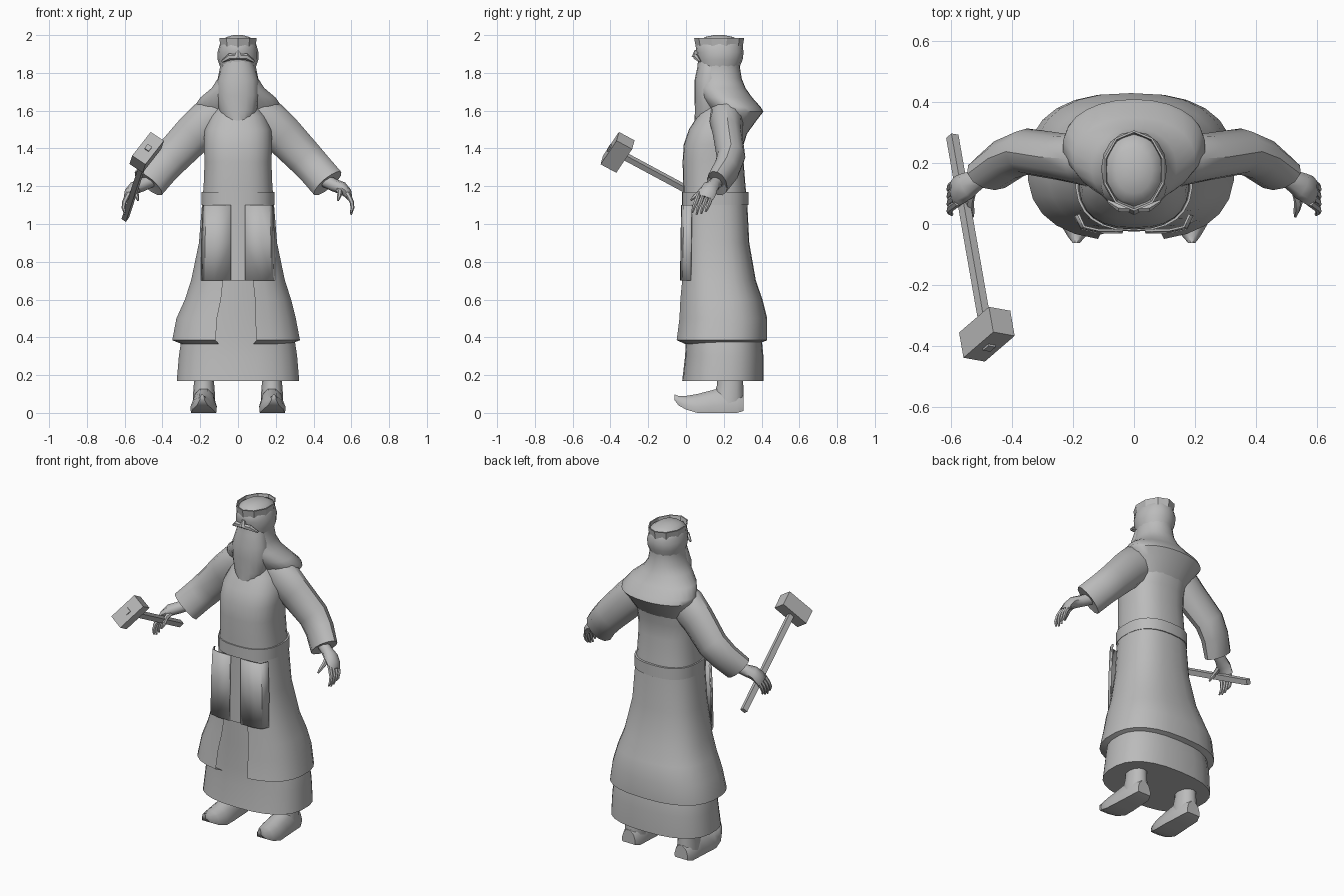
import bpy, bmesh
from math import sin, cos, pi
from mathutils import Vector, Matrix

cube = bpy.data.objects.get("Cube")
if cube:
    bpy.data.objects.remove(cube, do_unlink=True)

grey = bpy.data.materials.new("plain_grey")
grey.use_nodes = True
grey.diffuse_color = (0.5, 0.5, 0.5, 1)
grey.node_tree.nodes["Principled BSDF"].inputs["Base Color"].default_value = (0.5, 0.5, 0.5, 1)


def finish(name, bm, angle=35):
    bmesh.ops.recalc_face_normals(bm, faces=bm.faces)
    mesh = bpy.data.meshes.new(name)
    bm.to_mesh(mesh)
    bm.free()
    mesh.materials.append(grey)
    ob = bpy.data.objects.new(name, mesh)
    bpy.context.collection.objects.link(ob)
    bpy.ops.object.select_all(action='DESELECT')
    ob.select_set(True)
    bpy.context.view_layer.objects.active = ob
    bpy.ops.object.shade_smooth_by_angle(angle=angle * pi / 180)
    return ob


def loft(rings, caps=(True, True), closed=True):
    """Skin a list of point rings."""
    bm = bmesh.new()
    vs = [[bm.verts.new(p) for p in r] for r in rings]
    n = len(vs[0])
    for a, b in zip(vs, vs[1:]):
        for i in range(n if closed else n - 1):
            j = (i + 1) % n
            bm.faces.new((a[i], a[j], b[j], b[i]))
    for cap, ring in zip(caps, (vs[0], vs[-1])):
        if cap:
            bm.faces.new(ring)
    return bm


def level(z, hx, y0, y1, n=26, p=2.5, cx=0):
    """Rounded horizontal section, first point at the front."""
    def s(v):
        return abs(v) ** (2 / p) * (1 if v > 0 else -1)
    cy, hy = (y0 + y1) / 2, (y1 - y0) / 2
    return [(cx + hx * s(sin(2 * pi * i / n)), cy - hy * s(cos(2 * pi * i / n)), z)
            for i in range(n)]


def tube(path, n=10, side=1):
    """Limb from (x, y, z, half height, half depth) stations."""
    pts = [Vector(s[:3]) for s in path]
    rings = []
    for i, s in enumerate(path):
        t = pts[min(i + 1, len(pts) - 1)] - pts[max(i - 1, 0)]
        if t.length < 1e-4:
            t = pts[i] - pts[i - 1]
        t.normalize()
        u = Vector((0, 1, 0)) - t * t.y
        u.normalize()
        v = t.cross(u)
        ring = [pts[i] + v * s[3] * cos(2 * pi * k / n) + u * s[4] * sin(2 * pi * k / n)
                for k in range(n)]
        rings.append([(p.x * side, p.y, p.z) for p in ring])
    return loft(rings)


# Under robe
rows = [(.17, .326, -.02, .41), (.3, .315, -.005, .41), (.4, .3, .0, .4),
        (.55, .25, .0, .37), (.75, .2, .0, .33)]
finish("under_robe", loft([level(*r) for r in rows]))

# Outer robe, open at the front below the tabard
rows = [(.365, .29, -.01, .38), (.385, .34, -.055, .43), (.5, .318, -.04, .43),
        (.6, .283, -.035, .405), (.7, .25, -.025, .37), (.9, .208, -.02, .335),
        (1.1, .192, -.015, .325), (1.2, .183, -.015, .315), (1.33, .178, -.018, .305),
        (1.42, .182, -.012, .305), (1.5, .178, .015, .33), (1.57, .15, .06, .34),
        (1.63, .1, .09, .3)]
bm = loft([level(*r, cx=-.01 if r[0] < .55 else 0) for r in rows], (False, True))
bm.faces.ensure_lookup_table()
gap = [f for f in bm.faces if f.calc_center_median().z < .7
       and f.calc_center_median().y < .05 and abs(f.calc_center_median().x + .01) < .08]
bmesh.ops.delete(bm, geom=gap, context='FACES')
finish("outer_robe", bm)

# Belt
finish("belt", loft([level(z, .194, -.022, .331) for z in (1.1, 1.17)]))

# Hood and shoulder cowl
rows = [(1.9, .098, .07, .29), (1.83, .096, .07, .285), (1.77, .108, .055, .295),
        (1.72, .14, .055, .315), (1.67, .2, .08, .35), (1.62, .235, .115, .395),
        (1.595, .23, .13, .41), (1.55, .2, .14, .375), (1.46, .16, .15, .31)]
finish("cowl", loft([level(*r, p=2.1) for r in rows]), 50)

# Head, beard, moustache, nose
rows = [(1.8, .085, .08, .27), (1.87, .108, .06, .3), (1.91, .108, .055, .305),
        (1.94, .1, .052, .3), (1.97, .09, .07, .29), (1.99, .06, .1, .25),
        (2.0, .025, .15, .2)]
finish("head", loft([level(*r, n=16, p=2.1) for r in rows]), 60)
rows = [(1.88, .07, .065, .2), (1.83, .088, .06, .2), (1.76, .108, .045, .2),
        (1.68, .112, .045, .2), (1.6, .1, .047, .2), (1.54, .075, .045, .2),
        (1.48, .03, .04, .2)]
finish("beard", loft([level(*r, n=16, p=2.1) for r in rows]), 60)
for side, label in ((1, "left"), (-1, "right")):
    finish(label + "_moustache", tube([(0, .05, 1.885, .014, .012), (.045, .052, 1.885, .018, .014),
                                       (.085, .075, 1.86, .006, .006)], 6, side))
finish("nose", loft([level(1.92, .01, .045, .07, 6), level(1.885, .02, .03, .07, 6)]))

# Crown band, an open faceted ring
shape = [(1.935, .098, .052, .3), (1.985, .104, .043, .308),
         (1.985, .097, .05, .301), (1.94, .09, .06, .292)]
shape.append(shape[0])
finish("crown", loft([level(*r, n=10, p=2) for r in shape], (False, False)), 25)

# Tabard panels
for side, label in ((1, "left"), (-1, "right")):
    rows = [[(side * x * w, y + d, z) for x, y in ((.037, -.026), (.12, -.024), (.17, -.012), (.19, .03))]
            for z, w, d in ((1.1, .98, 0), (.9, 1.03, -.003), (.7, 1.03, -.006))]
    panel = finish(label + "_tabard", loft(rows, (False, False), False))
    thick = panel.modifiers.new("thickness", 'SOLIDIFY')
    thick.thickness = .008

# Arms, hands and boots
for side, label in ((1, "left"), (-1, "right")):
    finish(label + "_sleeve", tube([
        (.09, .21, 1.6, .09, .08), (.155, .215, 1.545, .115, .09), (.235, .22, 1.475, .107, .078),
        (.35, .238, 1.355, .098, .076), (.41, .215, 1.29, .094, .07), (.475, .165, 1.215, .094, .06),
        (.465, .172, 1.225, .075, .045)], 12, side))
    finish(label + "_palm", tube([
        (.45, .175, 1.235, .035, .03), (.51, .148, 1.205, .034, .033), (.55, .125, 1.19, .034, .045),
        (.578, .11, 1.165, .026, .05), (.59, .1, 1.14, .016, .045)], 8, side), 50)
    for k, name in enumerate(("index", "middle", "ring", "little")):
        y, drop = .07 + .024 * k, (.01, 0, .004, .016)[k]
        finish(f"{label}_{name}_finger", tube([
            (.578, y, 1.165, .014, .012), (.603, y - .018, 1.115, .012, .012),
            (.606, y - .03, 1.085, .01, .01), (.598, y - .038, 1.05 + drop, .005, .006)], 6, side), 50)
    finish(label + "_thumb", tube([
        (.535, .11, 1.185, .018, .016), (.54, .07, 1.165, .014, .014),
        (.535, .045, 1.145, .011, .011), (.53, .025, 1.125, .005, .005)], 6, side), 50)

    cx = side * .18
    finish(label + "_boot_leg", loft([level(z, h, y0, y1, 12, 2.1, cx) for z, h, y0, y1 in
           ((.01, .06, .14, .305), (.1, .058, .15, .305), (.15, .054, .165, .303), (.3, .052, .165, .3))]), 50)
    foot = []
    for y, low, high, half in ((.305, .01, .09, .045), (.27, .0, .11, .06), (.19, .0, .135, .064),
                               (.13, .0, .118, .068), (.06, .0, .1, .07), (.0, .018, .09, .056),
                               (-.04, .04, .09, .03), (-.062, .07, .098, .012)):
        foot.append([(cx + side * max(0, .1 - y) * .06 + half * a, y, low + (high - low) * b)
                     for a, b in ((-.95, 0), (.95, 0), (1, .3), (.75, .75), (.3, 1),
                                  (-.3, 1), (-.75, .75), (-1, .3))])
    finish(label + "_boot_foot", loft(foot), 45)


# Hammer held in the right hand
tail, tip = Vector((-.597, .288, 1.03)), Vector((-.475, -.41, 1.405))
along = (tip - tail).normalized()
length = Vector((.11, .06, .15))
length = (length - along * length.dot(along)).normalized()
basis = Matrix((length, along.cross(length), along)).transposed().to_4x4()


def block(name, centre, size):
    bm = bmesh.new()
    bmesh.ops.create_cube(bm, size=1)
    bmesh.ops.transform(bm, verts=bm.verts,
                        matrix=Matrix.Translation(centre) @ basis @ Matrix.Diagonal((*size, 1)))
    finish(name, bm)


block("hammer_handle", (tail + tip) / 2, (.032, .028, (tip - tail).length))
block("hammer_head", tip - along * .055, (.18, .085, .095))
